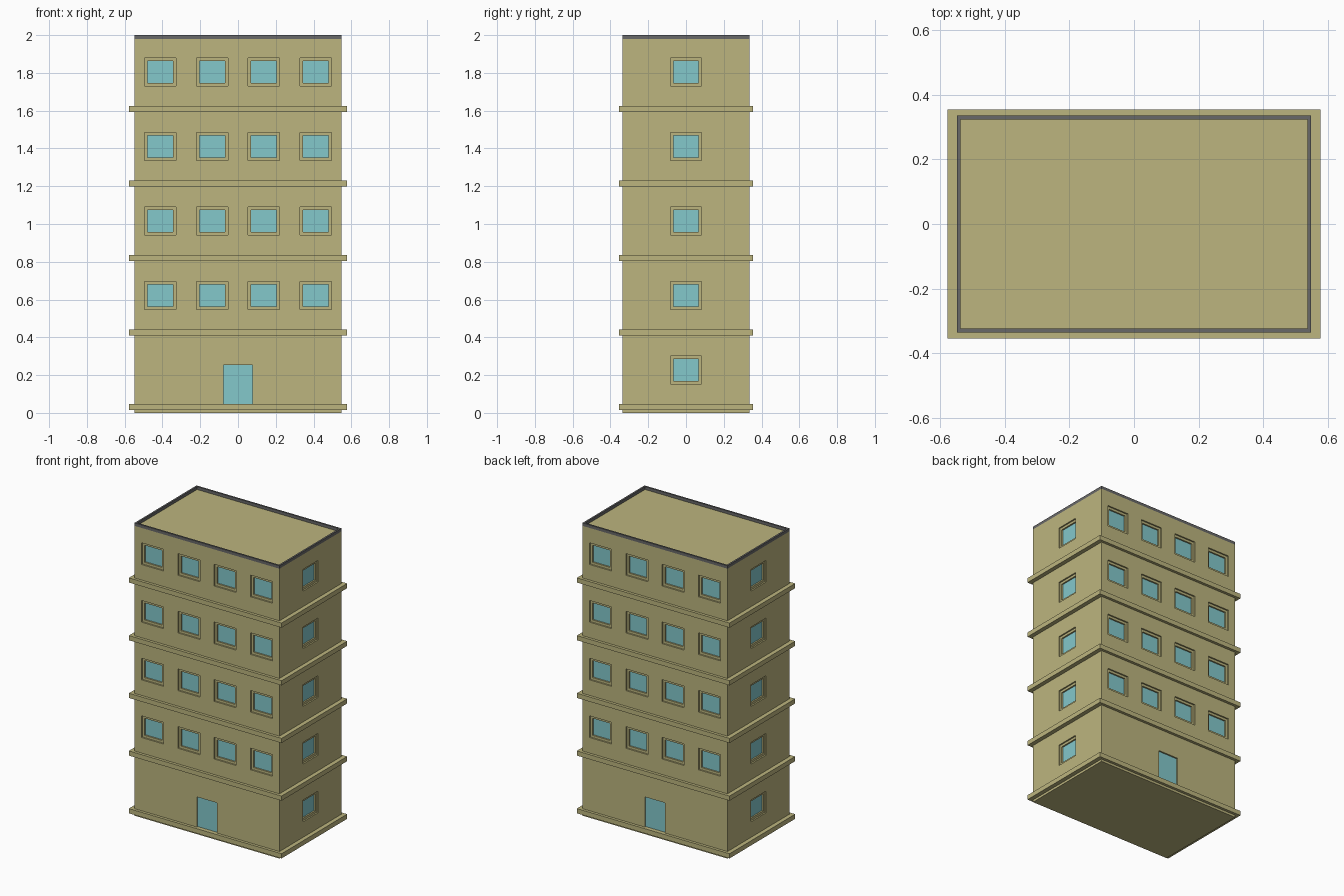
import bpy, bmesh
from mathutils import Matrix
from math import pi

if "Cube" in bpy.data.objects:
    bpy.data.objects.remove(bpy.data.objects["Cube"])

HX, HY, ROOF = 0.548, 0.335, 1.98      # half width, half depth, roof height
STOREY = 0.394


def material(name, rgb):
    m = bpy.data.materials.new(name)
    lin = [((c / 255 + 0.055) / 1.055) ** 2.4 for c in rgb]
    m.diffuse_color = (*lin, 1)
    m.use_nodes = True
    m.node_tree.nodes["Principled BSDF"].inputs["Base Color"].default_value = m.diffuse_color
    return m


WALL = material("wall tan", (188, 181, 126))
GLASS = material("glass blue", (131, 200, 203))
TRIM = material("roof trim grey", (104, 104, 104))


def finish(bm, name, mats):
    bmesh.ops.remove_doubles(bm, verts=bm.verts, dist=1e-5)
    me = bpy.data.meshes.new(name)
    bm.to_mesh(me)
    bm.free()
    for m in mats:
        me.materials.append(m)
    ob = bpy.data.objects.new(name, me)
    bpy.context.collection.objects.link(ob)
    return ob


def quad(bm, pts, mat=0):
    f = bm.faces.new([bm.verts.new(p) for p in pts])
    f.material_index = mat


def bridge(bm, a, b):
    """Join two four-point loops with quads."""
    for i in range(4):
        j = (i + 1) % 4
        quad(bm, [a[i], a[j], b[j], b[i]])


def facade(bm, turn, half, dist, openings):
    """Wall split into a grid; openings (u0, u1, z0, z1, frame) are stepped in."""
    rot = Matrix.Rotation(turn * pi / 2, 3, 'Z')

    def rect(u0, u1, z0, z1, depth=0.0, inset=0.0):
        u0, u1, z0, z1 = u0 + inset, u1 - inset, z0 + inset, z1 - inset
        return [rot @ Matrix.Translation((u, -dist + depth, z)).translation
                for u, z in ((u0, z0), (u1, z0), (u1, z1), (u0, z1))]

    us = sorted({-half, half} | {u for o in openings for u in o[:2]})
    zs = sorted({0, ROOF} | {z for o in openings for z in o[2:4]})
    for u0, u1 in zip(us, us[1:]):
        for z0, z1 in zip(zs, zs[1:]):
            cu, cz = (u0 + u1) / 2, (z0 + z1) / 2
            if not any(o[0] < cu < o[1] and o[2] < cz < o[3] for o in openings):
                quad(bm, rect(u0, u1, z0, z1))
    for *r, frame in openings:
        steps = [(0, 0), (0.01, 0)]
        if frame:
            steps += [(0.01, frame), (0.02, frame)]
        loops = [rect(*r, d, i) for d, i in steps]
        for a, b in zip(loops, loops[1:]):
            bridge(bm, a, b)
        quad(bm, loops[-1], 1)          # glass pane


def window(u, floor, frame=0.016):
    cz, hw, hh = 0.228 + STOREY * floor, 0.067 + frame, 0.058 + frame
    return (u - hw, u + hw, cz - hh, cz + hh, frame)


# Building body with recessed windows and doors
front = [window(u, f) for u in (-0.412, -0.137, 0.137, 0.412) for f in range(1, 5)]
front.append((-0.077, 0.077, 0.048, 0.254, 0))       # door
side = [window(0, f) for f in range(5)]
bm = bmesh.new()
for turn in range(4):
    if turn % 2 == 0:
        facade(bm, turn, HX, HY, front)
    else:
        facade(bm, turn, HY, HX, side)


def plan(hx, hy, z):
    return [(-hx, -hy, z), (hx, -hy, z), (hx, hy, z), (-hx, hy, z)]


quad(bm, plan(HX, HY, ROOF))
quad(bm, plan(HX, HY, 0)[::-1])
finish(bm, "building_body", [WALL, GLASS])

# Floor ledges
for i in range(5):
    bm = bmesh.new()
    z = 0.016 + STOREY * i
    low, high = plan(0.577, 0.354, z), plan(0.577, 0.354, z + 0.032)
    bridge(bm, low, high)
    quad(bm, high)
    quad(bm, low[::-1])
    finish(bm, f"floor_ledge_{i + 1}", [WALL])

# Grey roof parapet
bm = bmesh.new()
t = 0.012
loops = [plan(HX, HY, ROOF), plan(HX, HY, 2), plan(HX - t, HY - t, 2), plan(HX - t, HY - t, ROOF)]
for a, b in zip(loops, loops[1:]):
    bridge(bm, a, b)
finish(bm, "roof_parapet", [TRIM])
